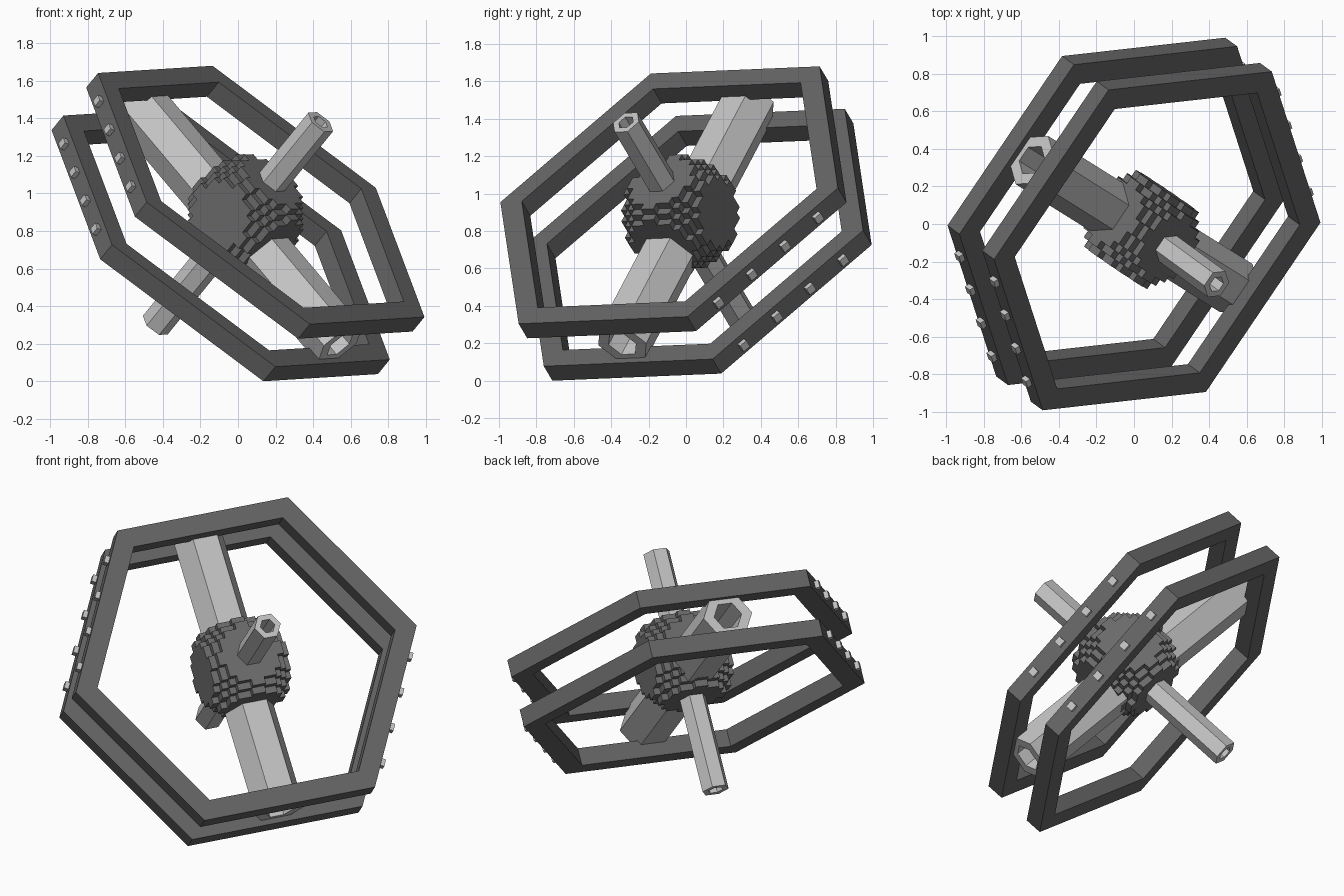
import bpy, bmesh, math
from mathutils import Matrix, Vector

if "Cube" in bpy.data.objects:
    bpy.data.objects.remove(bpy.data.objects["Cube"], do_unlink=True)

# Tilted frame: local x and y lie in the ring plane, z runs along the axle
axle_dir = Vector((0.574, -0.418, 0.705)).normalized()
side_dir = Vector((0.56, 0.828, 0.035))
side_dir = (side_dir - axle_dir * side_dir.dot(axle_dir)).normalized()
tube_dir = side_dir.cross(axle_dir)
FRAME = Matrix((side_dir, -tube_dir, axle_dir)).transposed().to_4x4()
FRAME.translation = (0, 0, 0.84)


def material(name, value):
    m = bpy.data.materials.new(name)
    m.use_nodes = True
    colour = (value, value, value, 1)
    m.diffuse_color = colour
    m.node_tree.nodes["Principled BSDF"].inputs["Base Color"].default_value = colour
    return m


dark = material("dark grey", 0.13)
stone = material("stone grey", 0.15)
light = material("light grey", 0.55)


def finish(name, bm, mat, local=Matrix()):
    bmesh.ops.recalc_face_normals(bm, faces=bm.faces)
    mesh = bpy.data.meshes.new(name)
    bm.to_mesh(mesh)
    bm.free()
    mesh.materials.append(mat)
    obj = bpy.data.objects.new(name, mesh)
    bpy.context.collection.objects.link(obj)
    obj.matrix_world = FRAME @ local
    return obj


def hex_pipe(name, outer, inner, low, high, mat, local=Matrix()):
    """Hollow six-sided prism along z."""
    bm = bmesh.new()
    section = [(outer, low), (outer, high), (inner, high), (inner, low)]
    loops = []
    for i in range(6):
        a = i * math.tau / 6
        loops.append([bm.verts.new((r * math.cos(a), r * math.sin(a), z))
                      for r, z in section])
    for i in range(6):
        p, q = loops[i], loops[(i + 1) % 6]
        for j in range(4):
            k = (j + 1) % 4
            bm.faces.new((p[j], q[j], q[k], p[k]))
    return finish(name, bm, mat, local)


# Two parallel hexagonal rings
RING_R = 1.09
hex_pipe("upper_ring", RING_R, 0.952, 0.106, 0.216, dark)
hex_pipe("lower_ring", RING_R, 0.952, -0.216, -0.106, dark)

# Thin axle across the rings and thick tube along their plane
hex_pipe("axle", 0.083, 0.046, -0.768, 0.768, light)
hex_pipe("cross_tube", 0.155, 0.088, -0.91, 0.91, light,
         Matrix.Rotation(math.pi / 2, 4, 'X'))

# Small studs on two opposite outer sides of each ring
apothem = RING_R * math.cos(math.pi / 6)
for side, angle in (("left", -30), ("right", 150)):
    bm = bmesh.new()
    turn = Matrix.Rotation(math.radians(angle), 4, 'Z')
    for z in (-0.161, 0.161):
        for i in range(4):
            spot = Matrix.Translation((apothem + 0.005, (i - 1.5) * 0.24, z))
            bmesh.ops.create_cube(bm, size=0.045, matrix=turn @ spot)
    finish(side + "_studs", bm, light)

# Core ball made of small blocks, with only its outer faces kept
CELL, HALF = 0.041, 6
span = range(-HALF, HALF)
filled = {(i, j, k) for i in span for j in span for k in span
          if (Vector((i, j, k)) + Vector((0.5, 0.5, 0.5))).length < 7.2}
bm = bmesh.new()
for cell in filled:
    for axis in range(3):
        for step in (0, 1):
            neighbour = list(cell)
            neighbour[axis] += 2 * step - 1
            if tuple(neighbour) in filled:
                continue
            u, v = (axis + 1) % 3, (axis + 2) % 3
            corners = []
            for du, dv in ((0, 0), (1, 0), (1, 1), (0, 1)):
                p = list(cell)
                p[axis] += step
                p[u] += du
                p[v] += dv
                corners.append(bm.verts.new(Vector(p) * CELL))
            bm.faces.new(corners)
bmesh.ops.remove_doubles(bm, verts=bm.verts, dist=CELL / 10)
finish("block_core", bm, stone, Matrix.Translation((0, 0, 0.07)))
